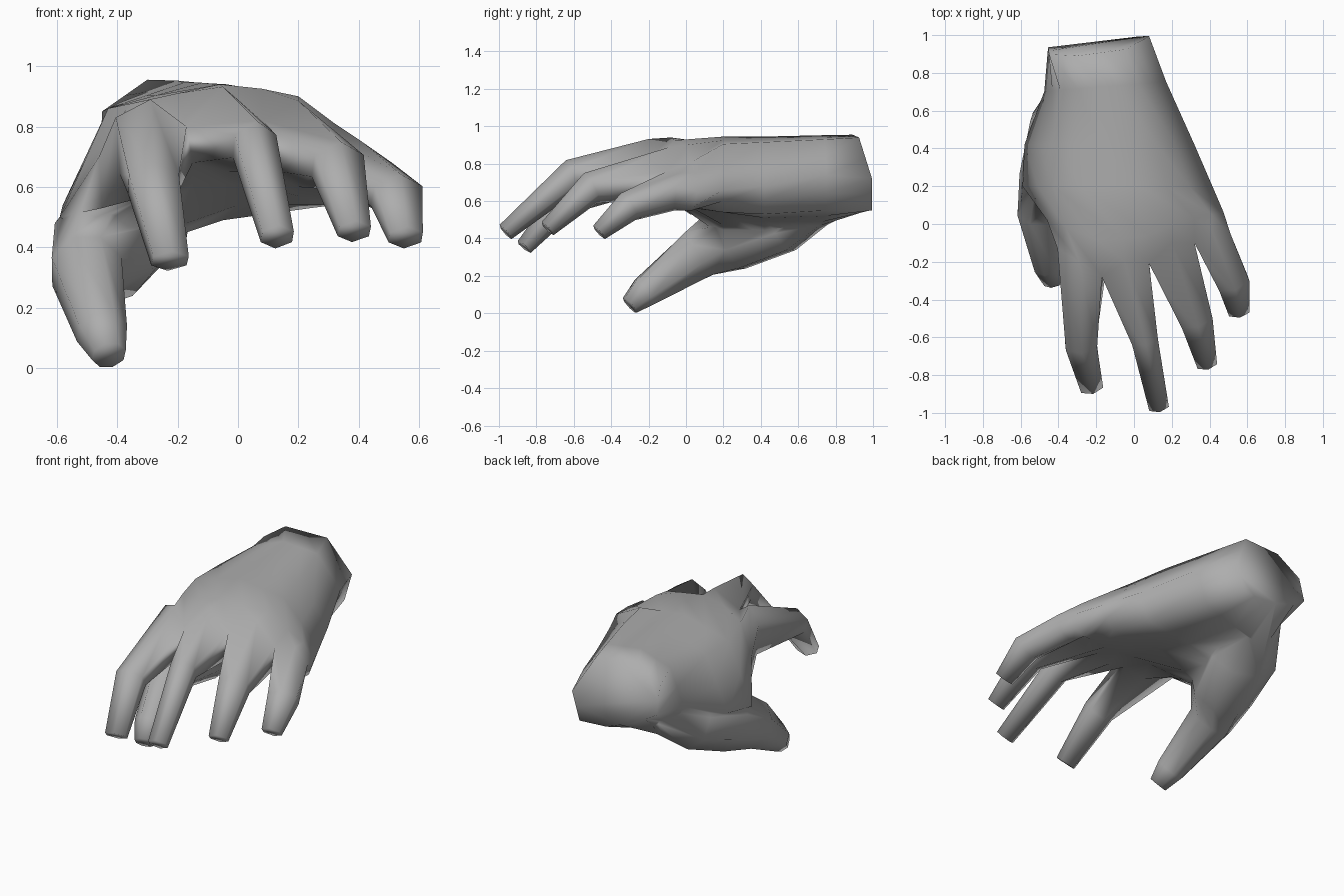
import bpy, bmesh, math
from mathutils import Vector

if "Cube" in bpy.data.objects:
    bpy.data.objects.remove(bpy.data.objects["Cube"])

skin = bpy.data.materials.new("grey")
skin.diffuse_color = (0.42, 0.42, 0.42, 1)
skin.use_nodes = True
skin.node_tree.nodes["Principled BSDF"].inputs["Base Color"].default_value = skin.diffuse_color


def bridge(bm, a, b):
    """Join two loops of equal length with quads."""
    n = len(a)
    for i in range(n):
        bm.faces.new((a[i], a[(i + 1) % n], b[(i + 1) % n], b[i]))


def section(bm, centre, direction, w, h, shape):
    """Loop of (side, up) points placed square to a direction."""
    d = Vector(direction).normalized()
    side = d.cross(Vector((0, 0, 1))).normalized()
    up = side.cross(d)
    return [bm.verts.new(Vector(centre) + side * (u * w) + up * (v * h)) for u, v in shape]


def finish(bm, name):
    bmesh.ops.remove_doubles(bm, verts=bm.verts, dist=0.0005)
    bmesh.ops.recalc_face_normals(bm, faces=bm.faces)
    me = bpy.data.meshes.new(name)
    bm.to_mesh(me)
    bm.free()
    me.materials.append(skin)
    for p in me.polygons:
        p.use_smooth = True
    ob = bpy.data.objects.new(name, me)
    bpy.context.collection.objects.link(ob)
    return ob


def halves(pts):
    """Insert a midpoint between neighbouring points."""
    out = [pts[0]]
    for a, b in zip(pts, pts[1:]):
        out += [(a + b) / 2, b]
    return out


# Palm sections: y at x=0, slant, backward lean, then (x, z) from left over the top to right and back below
stations = [
    (0.99, 0.12, 0.25, [(-.455, .69), (-.45, .85), (-.30, .955), (-.04, .94), (.08, .72), (.03, .55), (-.14, .55), (-.31, .61)]),
    (0.74, 0.08, 0, [(-.475, .66), (-.39, .88), (-.20, .952), (.02, .93), (.17, .74), (.10, .55), (-.12, .49), (-.36, .45)]),
    (0.42, 0.0, 0, [(-.58, .54), (-.43, .86), (-.18, .945), (.12, .915), (.32, .68), (.24, .53), (-.05, .49), (-.38, .38)]),
    (0.20, 0.0, 0, [(-.59, .50), (-.43, .86), (-.12, .945), (.17, .905), (.415, .66), (.32, .54), (.0, .54), (-.40, .40)]),
]
# Rows behind the knuckles, then the knuckle line where webs and finger middles alternate
back_upper = [(-.46, .02, .70), (-.36, -.02, .875), (-.2, -.08, .91), (-.06, -.08, .94), (.08, -.06, .925),
              (.20, .0, .90), (.32, .03, .81), (.41, .05, .75), (.475, .06, .65)]
back_lower = [(-.45, .02, .53), (-.30, -.03, .57), (-.15, -.05, .61), (-.03, -.05, .61), (.08, -.05, .60),
              (.20, -.02, .57), (.32, .0, .57), (.39, .03, .55), (.455, .04, .57)]
upper = [(-.405, -.13, .83), (-.29, -.20, .89), (-.17, -.28, .80), (-.05, -.20, .932), (.08, -.21, .82),
         (.20, -.10, .885), (.32, -.10, .76), (.41, -.03, .75), (.51, -.05, .68)]
lower = [(-.39, -.13, .64), (-.27, -.24, .64), (-.15, -.26, .68), (-.03, -.24, .65), (.08, -.20, .66),
         (.20, -.15, .60), (.32, -.10, .62), (.40, -.06, .55), (.48, -.06, .59)]

bm = bmesh.new()
loops = []
for y, slant, lean, pts in stations:
    p = [Vector((x, y + slant * x - lean * max(0, z - .7), z)) for x, z in pts]
    ring = halves(p[:5]) + halves(p[4:] + p[:1])
    loops.append([bm.verts.new(v) for v in ring])
loops.append([bm.verts.new(v) for v in back_upper + back_lower[::-1]])
loops.append([bm.verts.new(v) for v in upper + lower[::-1]])
bm.faces.new(loops[0])
for a, b in zip(loops, loops[1:]):
    bridge(bm, a, b)

# Fingers grow from the knuckle line: middle joint and tip as (centre, half width, half height)
fingers = [
    ((-.28, -.64, .61), .083, .085, (-.225, -.865, .355), .06, .048),
    ((.055, -.61, .735), .07, .09, (.13, -.965, .435), .053, .05),
    ((.33, -.51, .67), .085, .088, (.385, -.74, .453), .053, .048),
    ((.525, -.31, .57), .084, .083, (.555, -.465, .433), .055, .048),
]
hexagon = [(1, .45), (0, 1), (-1, .45), (-1, -.45), (0, -1), (1, -.45)]
front = loops[-1]
for i, (joint, w, h, tip, tw, th) in enumerate(fingers):
    t = 2 * i
    base = [front[k] for k in (t, t + 1, t + 2, 15 - t, 16 - t, 17 - t)]
    start = sum((v.co for v in base), Vector()) / 6
    d1 = (Vector(joint) - start).normalized()
    d2 = (Vector(tip) - Vector(joint)).normalized()
    mid = section(bm, joint, d1 + d2, w, h, hexagon)
    end = section(bm, tip, d2, tw, th, hexagon)
    bridge(bm, base, mid)
    bridge(bm, mid, end)
    bm.faces.new(end)
hand = finish(bm, "hand")

# Thumb with the fleshy mound at its root, sunk into the palm
octagon = [(1.06 * math.cos((a + .5) * math.pi / 4), 1.06 * math.sin((a + .5) * math.pi / 4)) for a in range(8)]
path = [
    ((-.27, .76, .61), .13, .10),
    ((-.36, .51, .49), .195, .165),
    ((-.435, .24, .41), .175, .185),
    ((-.50, .07, .32), .118, .138),
    ((-.45, -.22, .115), .082, .082),
    ((-.427, -.30, .043), .055, .052),
]
bm = bmesh.new()
rings = []
for i, (c, w, h) in enumerate(path):
    a, b = path[max(i - 1, 0)][0], path[min(i + 1, len(path) - 1)][0]
    rings.append(section(bm, c, Vector(b) - Vector(a), w, h, octagon))
for a, b in zip(rings, rings[1:]):
    bridge(bm, a, b)
bm.faces.new(rings[0])
bm.faces.new(rings[-1])
thumb = finish(bm, "thumb")

# Merge the thumb into the palm as one skin
mod = hand.modifiers.new("merge_thumb", 'BOOLEAN')
mod.operation = 'UNION'
mod.solver = 'EXACT'
mod.use_self = True
mod.object = thumb
merged = bpy.data.meshes.new_from_object(hand.evaluated_get(bpy.context.evaluated_depsgraph_get()))
if len(merged.polygons) > 100:
    hand.modifiers.clear()
    hand.data = merged
    bpy.data.objects.remove(thumb)
else:
    hand.modifiers.clear()
